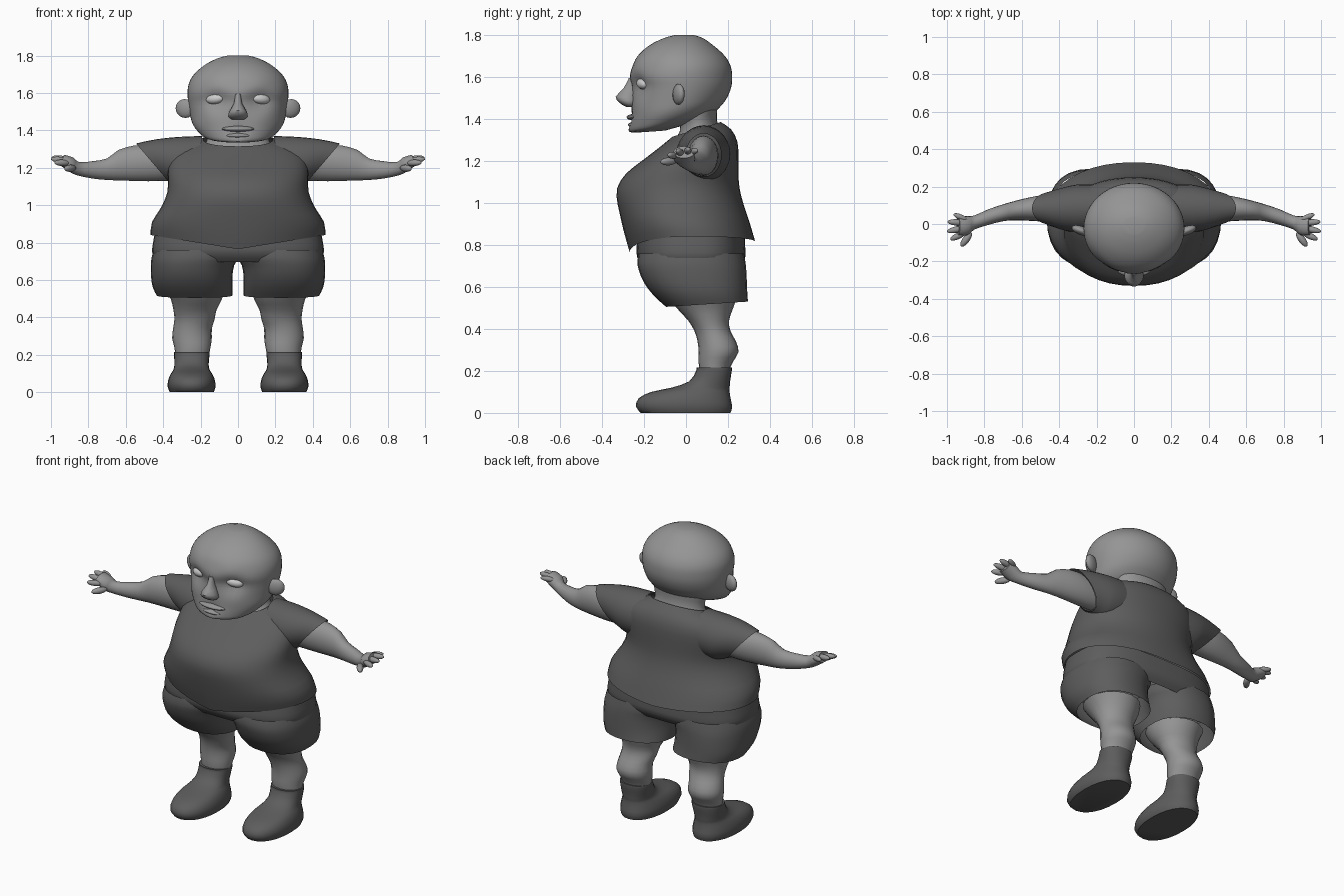
import bpy, bmesh, math
from mathutils import Vector, Matrix


def grey(name, v):
    m = bpy.data.materials.new(name)
    m.diffuse_color = (v, v, v, 1)
    return m


SKIN, CLOTH, EYE = grey("skin", 0.3), grey("dark_cloth", 0.11), grey("eye_white", 0.75)


def finish(name, bm, mirror=False, mat=SKIN, angle=50):
    bmesh.ops.recalc_face_normals(bm, faces=bm.faces)
    me = bpy.data.meshes.new(name)
    bm.to_mesh(me)
    bm.free()
    ob = bpy.data.objects.new(name, me)
    bpy.context.collection.objects.link(ob)
    me.materials.append(mat)
    if mirror:
        ob.modifiers.new("mirror", 'MIRROR').use_mirror_merge = False
    bpy.ops.object.select_all(action='DESELECT')
    ob.select_set(True)
    bpy.context.view_layer.objects.active = ob
    bpy.ops.object.shade_smooth_by_angle(angle=math.radians(angle))
    return ob


def spline(rows, k):
    # Catmull-Rom resampling of the section table
    out = []
    for i in range(len(rows) - 1):
        p = [rows[max(0, min(len(rows) - 1, i + j))] for j in (-1, 0, 1, 2)]
        for s in range(k):
            t = s / k
            out.append([0.5 * (2 * b + (c - a) * t + (2 * a - 5 * b + 4 * c - d) * t * t
                               + (3 * b - a - 3 * c + d) * t ** 3) for a, b, c, d in zip(*p)])
    return out + [rows[-1]]


def loft(name, rows, along='z', n=28, k=2, e=2.0, caps=(True, True), shape=None, **kw):
    # row: position at low edge, position at high edge, first axis min/max, second axis min/max
    bm, rings = bmesh.new(), []
    for a0, a1, b0, b1, c0, c1 in spline(rows, k):
        ring = []
        for i in range(n):
            t = 2 * math.pi * i / n
            u, v = [math.copysign(abs(f) ** (2 / e), f) for f in (math.cos(t), math.sin(t))]
            a = a0 + (a1 - a0) * (v + 1) / 2
            b = (b0 + b1) / 2 + u * (b1 - b0) / 2
            c = (c0 + c1) / 2 + v * (c1 - c0) / 2
            co = Vector((b, c, a) if along == 'z' else (a, b, c))
            if shape:
                shape(co)
            ring.append(bm.verts.new(co))
        rings.append(ring)
    for r, s in zip(rings, rings[1:]):
        for i in range(n):
            j = (i + 1) % n
            bm.faces.new((r[i], r[j], s[j], s[i]))
    if caps[0]:
        bm.faces.new(rings[0])
    if caps[1]:
        bm.faces.new(rings[-1])
    return finish(name, bm, **kw)


def blob(name, c, r, rot=None, **kw):
    bm = bmesh.new()
    m = Matrix.Translation(c) @ (rot or Matrix()) @ Matrix.Diagonal((*r, 1))
    bmesh.ops.create_uvsphere(bm, u_segments=16, v_segments=10, radius=1, matrix=m)
    return finish(name, bm, **kw)


def sculpt_face(co):
    # eye sockets, brow, cheeks, mouth hollow, chin
    if co.y < -0.05:
        for x, z, r, d in ((.12, 1.565, .06, .03), (.11, 1.63, .05, -.008), (.14, 1.47, .06, -.008),
                           (.0, 1.392, .03, .02), (.0, 1.35, .04, -.008)):
            co.y += d * math.exp(-((abs(co.x) - x) ** 2 + (co.z - z) ** 2) / r ** 2)


OPEN = (False, False)

# Head, neck and facial features
loft("head", [
    (1.335, 1.345, -.09, .09, -.23, -.09), (1.34, 1.38, -.17, .17, -.265, .02),
    (1.375, 1.42, -.217, .217, -.268, .12), (1.42, 1.46, -.245, .245, -.262, .165),
    (1.48, 1.50, -.257, .257, -.258, .195), (1.55, 1.55, -.266, .266, -.258, .215),
    (1.60, 1.60, -.27, .27, -.268, .22), (1.65, 1.65, -.263, .263, -.255, .213),
    (1.70, 1.70, -.235, .235, -.23, .185), (1.75, 1.75, -.178, .178, -.175, .13),
    (1.785, 1.785, -.11, .11, -.105, .08), (1.80, 1.80, -.055, .055, -.05, .035)],
    n=48, k=3, shape=sculpt_face)
loft("neck", [(1.29, 1.35, -.18, .18, -.06, .165), (1.34, 1.39, -.16, .16, -.03, .148),
              (1.39, 1.46, -.17, .17, -.03, .15)], caps=OPEN)
loft("nose", [(1.457, 1.457, -.03, .03, -.285, -.24), (1.475, 1.475, -.052, .052, -.315, -.23),
              (1.505, 1.505, -.045, .045, -.335, -.23), (1.545, 1.545, -.022, .022, -.298, -.23),
              (1.595, 1.595, -.015, .015, -.272, -.24)], n=16)
blob("upper_lip", (0, -.245, 1.408), (.09, .038, .016))
blob("lower_lip", (0, -.242, 1.372), (.075, .035, .014))
blob("eye", (.122, -.205, 1.568), (.052, .028, .027),
     Matrix.Rotation(.35, 4, 'Z') @ Matrix.Rotation(.12, 4, 'Y'), mirror=True, mat=EYE)
blob("ear", (.283, -.035, 1.517), (.054, .024, .05),
     Matrix.Rotation(.35, 4, 'Z') @ Matrix.Rotation(-.3, 4, 'Y'), mirror=True)


def hem_shape(co):
    # hem dips to a point at the front and slightly at the back
    w = max(0, min(1, (.96 - co.z) / .12))
    co.z -= w * (.075 if co.y < 0 else .025) * max(0, 1 - abs(co.x) / .465)


# Shirt and sleeves
loft("shirt", [
    (.84, .84, -.467, .467, -.268, .33), (.91, .91, -.46, .46, -.30, .305),
    (.99, .99, -.41, .41, -.325, .275), (1.07, 1.07, -.378, .378, -.328, .255),
    (1.14, 1.14, -.375, .375, -.285, .25), (1.20, 1.21, -.375, .375, -.21, .25),
    (1.25, 1.29, -.355, .355, -.145, .245), (1.29, 1.35, -.285, .285, -.095, .215),
    (1.315, 1.385, -.185, .185, -.065, .165)],
    n=40, e=2.15, caps=OPEN, shape=hem_shape, mat=CLOTH)
loft("sleeve", [(.24, .19, -.04, .21, 1.10, 1.37), (.30, .32, -.045, .21, 1.10, 1.365),
                (.33, .44, -.03, .192, 1.11, 1.352), (.37, .545, .0, .168, 1.125, 1.33)],
     along='x', caps=OPEN, mirror=True, mat=CLOTH)

# Arms, palms and fingers
loft("arm", [(.37, .51, .01, .155, 1.13, 1.32), (.48, .56, .015, .15, 1.128, 1.318),
             (.62, .64, .02, .125, 1.132, 1.295), (.70, .70, .015, .105, 1.135, 1.25),
             (.78, .78, -.005, .078, 1.143, 1.235), (.86, .85, -.03, .045, 1.16, 1.23),
             (.90, .88, -.06, .042, 1.178, 1.255), (.95, .93, -.06, .04, 1.213, 1.27)],
     along='x', n=20, caps=(False, True), mirror=True)
for label, p, q, r in (("thumb", (.87, -.045, 1.20), (.925, -.12, 1.195), .019),
                       ("index_finger", (.90, -.045, 1.225), (.982, -.083, 1.228), .017),
                       ("middle_finger", (.90, -.02, 1.235), (1.0, -.04, 1.248), .017),
                       ("ring_finger", (.90, .005, 1.242), (.997, .012, 1.255), .017),
                       ("little_finger", (.89, .02, 1.24), (.965, .053, 1.25), .015)):
    p, q = Vector(p), Vector(q)
    blob(label, (p + q) / 2, (r, r, (q - p).length / 2),
         (q - p).to_track_quat('Z', 'Y').to_matrix().to_4x4(), mirror=True)

# Shorts
loft("shorts_leg", [(.505, .53, .03, .435, -.095, .295), (.56, .57, .03, .457, -.155, .292),
                    (.62, .62, .03, .465, -.20, .29), (.68, .68, .02, .466, -.225, .287),
                    (.72, .72, -.005, .462, -.232, .283), (.76, .76, -.005, .45, -.225, .275)],
     e=2.3, caps=OPEN, mirror=True, mat=CLOTH)
loft("shorts_hips", [(.695, .695, -.43, .43, -.195, .25), (.74, .74, -.458, .458, -.232, .282),
                     (.79, .79, -.456, .456, -.235, .282), (.85, .85, -.445, .445, -.23, .28)],
     n=40, e=2.7, caps=OPEN, mat=CLOTH)

# Legs and boots
loft("leg", [(.20, .20, .155, .335, .065, .205), (.24, .24, .147, .34, .06, .222),
             (.29, .29, .14, .352, .06, .25), (.34, .34, .14, .347, .055, .238),
             (.39, .39, .125, .34, .04, .212), (.44, .44, .115, .345, .01, .205),
             (.50, .50, .085, .36, -.045, .225), (.56, .56, .07, .39, -.09, .245)],
     n=20, caps=OPEN, mirror=True)
loft("boot", [(.0, .0, .13, .365, -.215, .212), (.03, .03, .12, .376, -.238, .22),
              (.07, .07, .125, .372, -.225, .212), (.10, .105, .14, .357, -.165, .207),
              (.12, .12, .152, .345, -.07, .208), (.15, .15, .157, .34, .015, .21),
              (.20, .20, .152, .342, .048, .218), (.215, .215, .152, .342, .05, .218)],
     n=24, e=2.2, mirror=True, mat=CLOTH)
